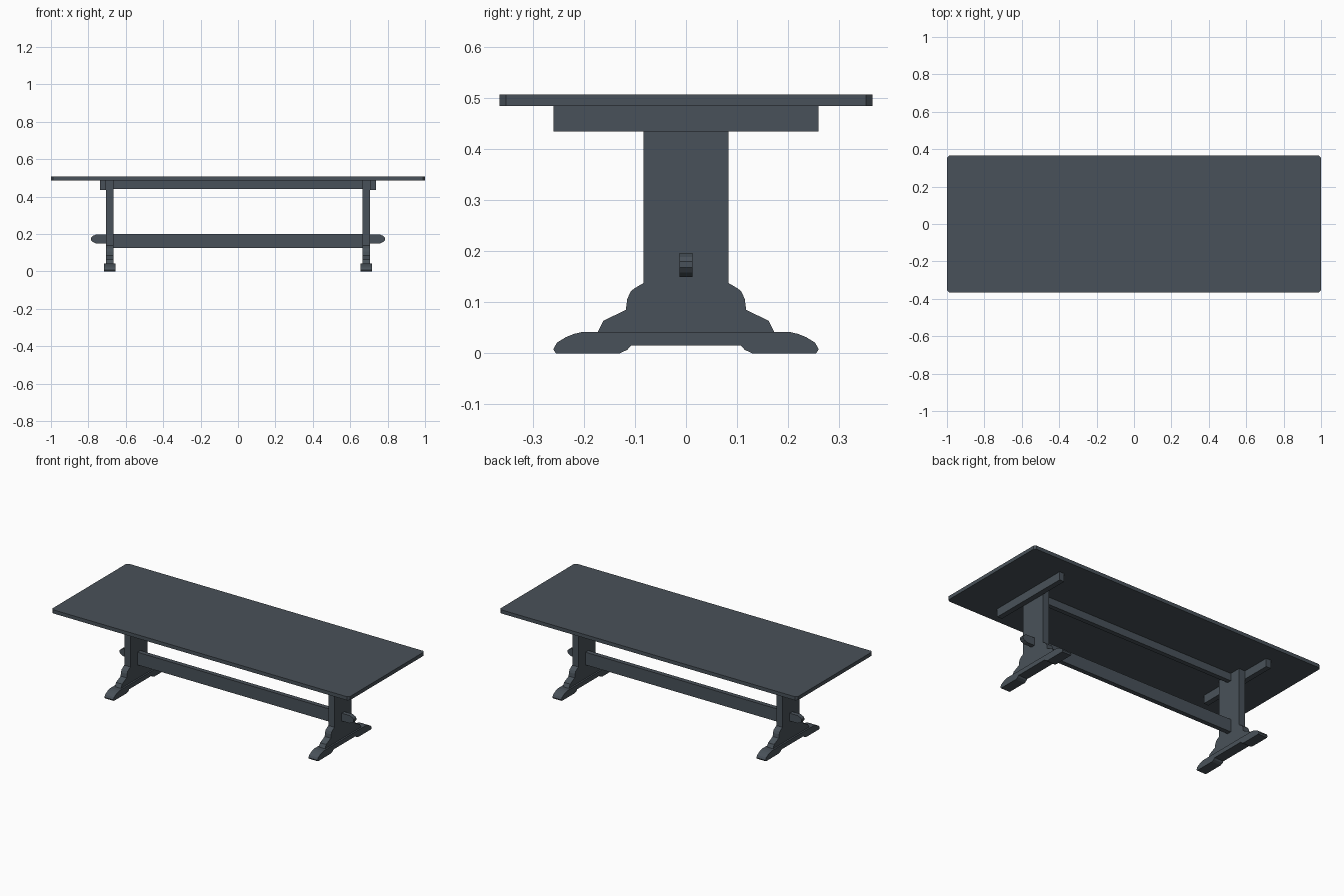
import bpy, bmesh

if "Cube" in bpy.data.objects:
    bpy.data.objects.remove(bpy.data.objects["Cube"])

slate = bpy.data.materials.new("slate grey")
slate.diffuse_color = (0.066, 0.083, 0.1, 1)
slate.use_nodes = True
slate.node_tree.nodes["Principled BSDF"].inputs["Base Color"].default_value = slate.diffuse_color


def extrude(name, pts, axis, lo, hi):
    """Closed outline extruded along x (pts are y,z), y (x,z) or z (x,y)."""
    def place(p, d):
        return {"x": (d, p[0], p[1]), "y": (p[0], d, p[1]), "z": (p[0], p[1], d)}[axis]
    bm = bmesh.new()
    face = bm.faces.new([bm.verts.new(place(p, lo)) for p in pts])
    res = bmesh.ops.extrude_face_region(bm, geom=[face])
    step = place((0, 0), hi - lo)
    bmesh.ops.translate(bm, vec=step, verts=[g for g in res["geom"] if isinstance(g, bmesh.types.BMVert)])
    bmesh.ops.recalc_face_normals(bm, faces=bm.faces)
    mesh = bpy.data.meshes.new(name)
    bm.to_mesh(mesh)
    bm.free()
    mesh.materials.append(slate)
    ob = bpy.data.objects.new(name, mesh)
    bpy.context.collection.objects.link(ob)
    return ob


def rect(a0, a1, b0, b1):
    return [(a0, b0), (a1, b0), (a1, b1), (a0, b1)]


def mirrored(half):
    return half + [(-a, b) for a, b in reversed(half)]


# Table top with clipped corners
c = 0.012
X, Y = 1.0, 0.365
extrude("table_top", [(-X + c, -Y), (X - c, -Y), (X, -Y + c), (X, Y - c),
                      (X - c, Y), (-X + c, Y), (-X, Y - c), (-X, -Y + c)], "z", 0.485, 0.507)

# Long rails between the legs
extrude("upper_rail", rect(-0.665, 0.665, 0.44, 0.485), "y", -0.014, 0.014)
extrude("stretcher", rect(-0.665, 0.665, 0.124, 0.201), "y", -0.014, 0.014)

leg = mirrored([(0.173, 0.042), (0.170, 0.048), (0.162, 0.064), (0.118, 0.085), (0.115, 0.107),
                (0.108, 0.122), (0.100, 0.128), (0.083, 0.138), (0.083, 0.485)])
foot = mirrored([(0.108, 0.015), (0.115, 0.007), (0.13, 0), (0.255, 0), (0.260, 0.008), (0.253, 0.021),
                 (0.235, 0.032), (0.22, 0.038), (0.203, 0.042)])

# End assemblies
for side, s in (("left", -1), ("right", 1)):
    extrude(side + "_leg", leg, "x", s * 0.665, s * 0.706)
    extrude(side + "_foot", foot, "x", s * 0.655, s * 0.716)
    extrude(side + "_cleat", rect(-0.26, 0.26, 0.435, 0.485), "x", s * 0.706, s * 0.738)
    tenon = [(0.70, 0.15), (0.76, 0.15), (0.778, 0.158), (0.786, 0.168),
             (0.786, 0.18), (0.778, 0.189), (0.76, 0.197), (0.70, 0.197)]
    extrude(side + "_tenon", [(s * x, z) for x, z in tenon], "y", -0.013, 0.013)
